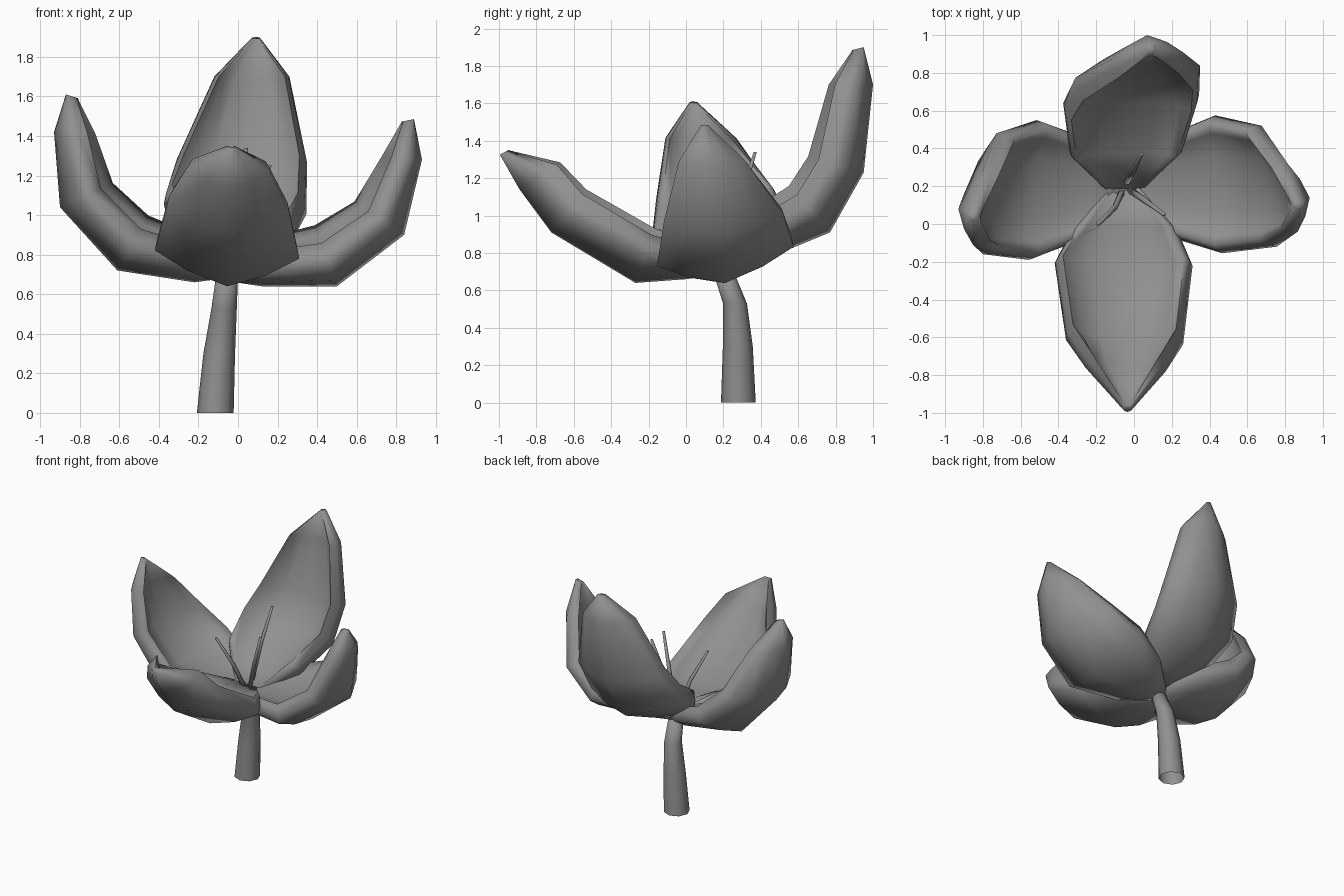
import bpy, bmesh, math
from mathutils import Vector

cube = bpy.data.objects.get("Cube")
if cube:
    bpy.data.objects.remove(cube)

grey = bpy.data.materials.new("soft grey")
grey.use_nodes = True
colour = (0.28, 0.28, 0.28, 1)
grey.diffuse_color = colour
grey.node_tree.nodes["Principled BSDF"].inputs["Base Color"].default_value = colour


def loft(name, rings, cap_start=True):
    """Skin a row of closed rings and cap the ends."""
    bm = bmesh.new()
    rows = [[bm.verts.new(p) for p in ring] for ring in rings]
    n = len(rows[0])
    for a, b in zip(rows, rows[1:]):
        for i in range(n):
            j = (i + 1) % n
            bm.faces.new((a[i], a[j], b[j], b[i]))
    bm.faces.new(rows[-1])
    if cap_start:
        bm.faces.new(rows[0])
    bmesh.ops.recalc_face_normals(bm, faces=bm.faces)
    mesh = bpy.data.meshes.new(name)
    bm.to_mesh(mesh)
    bm.free()
    for face in mesh.polygons:
        face.use_smooth = True
    mesh.set_sharp_from_angle(angle=math.radians(110))
    mesh.materials.append(grey)
    obj = bpy.data.objects.new(name, mesh)
    bpy.context.collection.objects.link(obj)
    return obj


def petal(name, place, tilt, stations):
    """Stations: reach, height, sideways centre, half width, edge height, lip height, floor."""
    rings = []
    for i, (r, z, mid, w, edge, lip, floor) in enumerate(stations):
        before = stations[max(i - 1, 0)]
        after = stations[min(i + 1, len(stations) - 1)]
        along = Vector((after[0] - before[0], after[1] - before[1])).normalized()
        inward = Vector((-along.y, along.x))
        # half of the section: V-shaped back, rounded rim, shallow inside
        half = [(0.55 * w, 0.42 * edge), (w, edge), (0.97 * w, 0.5 * (edge + lip)),
                (0.88 * w, lip), (0.74 * w, 0.5 * (floor + lip)), (0.42 * w, 1.05 * floor)]
        section = [(0, 0)] + half + [(0, floor)] + [(-s, h) for s, h in reversed(half)]
        ring = []
        for s, h in section:
            h += tilt * s
            ring.append(place(r + inward.x * h, mid + s, z + inward.y * h))
        rings.append(ring)
    return loft(name, rings)


# petals
petal("front_petal", lambda r, s, z: (s, -r, z), -0.06, [
    (-0.22, 0.69, -0.05, 0.07, 0.03, 0.08, 0.08),
    (0.00, 0.66, -0.05, 0.27, 0.10, 0.21, 0.15),
    (0.27, 0.64, -0.055, 0.365, 0.17, 0.29, 0.18),
    (0.72, 0.91, -0.05, 0.31, 0.15, 0.28, 0.17),
    (0.89, 1.14, -0.045, 0.21, 0.14, 0.25, 0.14),
    (0.995, 1.325, -0.035, 0.02, 0.01, 0.05, 0.04)])
petal("back_petal", lambda r, s, z: (s, r, z), -0.10, [
    (0.20, 0.69, -0.05, 0.10, 0.03, 0.08, 0.08),
    (0.43, 0.77, -0.04, 0.30, 0.11, 0.24, 0.15),
    (0.77, 0.91, -0.015, 0.36, 0.16, 0.30, 0.18),
    (0.95, 1.23, 0.02, 0.33, 0.15, 0.28, 0.17),
    (1.00, 1.70, 0.07, 0.19, 0.11, 0.22, 0.14),
    (0.95, 1.90, 0.09, 0.02, 0.01, 0.06, 0.06)])
petal("left_petal", lambda r, s, z: (r, s, z), 0.15, [
    (-0.08, 0.67, 0.20, 0.07, 0.03, 0.08, 0.08),
    (0.12, 0.64, 0.20, 0.25, 0.10, 0.21, 0.15),
    (0.50, 0.64, 0.21, 0.365, 0.15, 0.28, 0.18),
    (0.84, 0.90, 0.20, 0.32, 0.15, 0.26, 0.17),
    (0.93, 1.28, 0.14, 0.18, 0.09, 0.18, 0.12),
    (0.89, 1.485, 0.10, 0.02, 0.01, 0.06, 0.06)])
petal("right_petal", lambda r, s, z: (-r, s, z), 0.12, [
    (0.00, 0.69, 0.20, 0.07, 0.03, 0.08, 0.08),
    (0.22, 0.66, 0.19, 0.25, 0.10, 0.21, 0.15),
    (0.61, 0.72, 0.18, 0.37, 0.15, 0.28, 0.18),
    (0.90, 1.04, 0.16, 0.32, 0.15, 0.26, 0.17),
    (0.93, 1.42, 0.08, 0.19, 0.10, 0.19, 0.12),
    (0.87, 1.61, 0.04, 0.02, 0.01, 0.06, 0.06)])


def tube(name, sides, path, cap_start=True):
    """Path: x, y, z, radius."""
    rings = []
    for x, y, z, radius in path:
        turns = [2 * math.pi * k / sides for k in range(sides)]
        rings.append([(x + radius * math.cos(a), y + radius * math.sin(a), z) for a in turns])
    return loft(name, rings, cap_start)


# stem, open at the foot
tube("stem", 8, [(-0.115, 0.28, 0, 0.093), (-0.095, 0.277, 0.3, 0.08),
                 (-0.07, 0.262, 0.53, 0.064), (-0.055, 0.2, 0.70, 0.055)], cap_start=False)

# stamens: knee and tip of each
stamens = [((0.0, 0.29, 1.08), (0.04, 0.37, 1.34)),
           ((0.05, 0.13, 0.98), (0.16, 0.05, 1.25)),
           ((-0.10, 0.09, 0.95), (-0.19, 0.0, 1.17))]
for number, (knee, tip) in enumerate(stamens, 1):
    tube(f"stamen_{number}", 6, [(-0.05, 0.2, 0.68, 0.02), (*knee, 0.016), (*tip, 0.01)])
